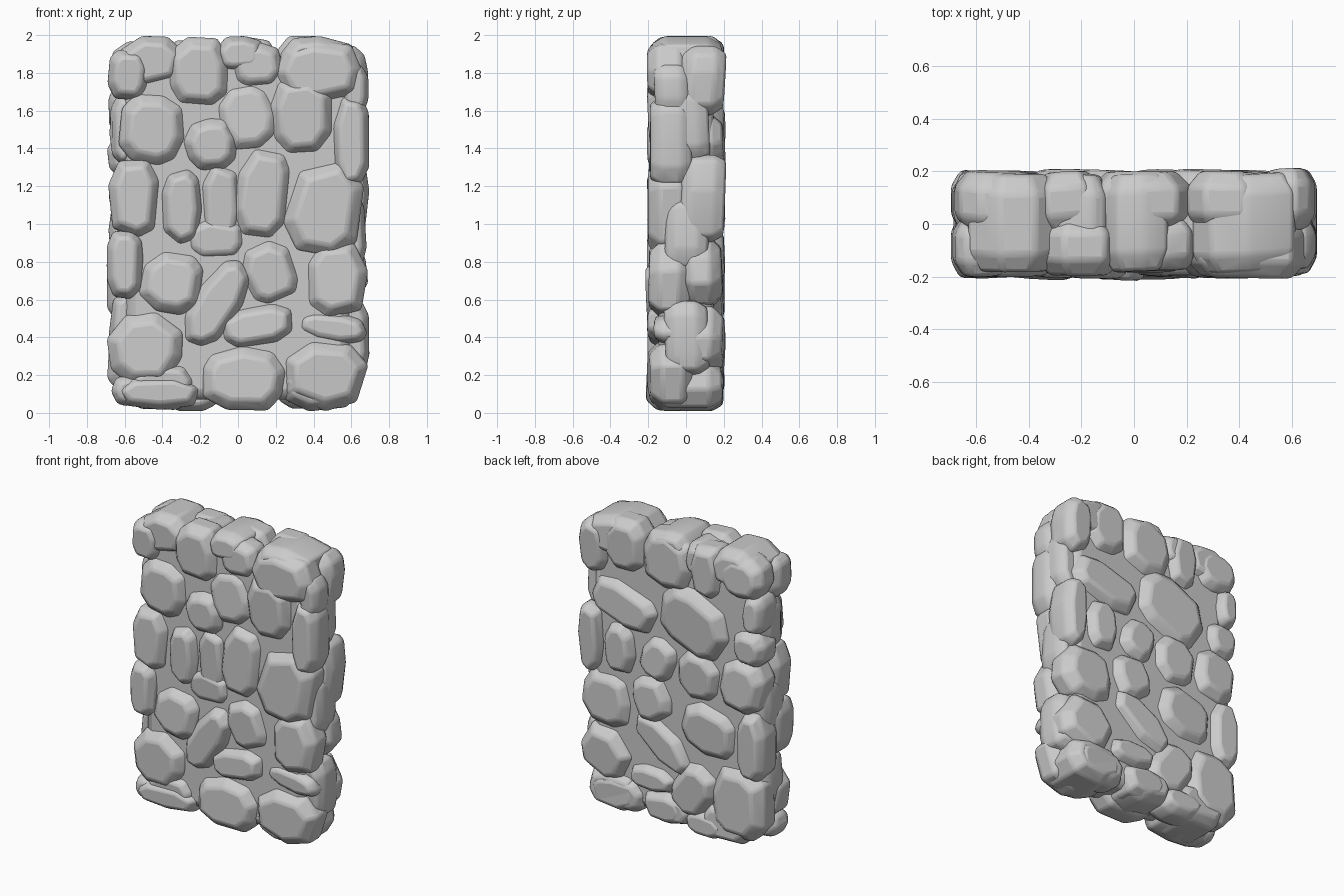
import bpy, bmesh, math, random
from math import cos, sin, radians, copysign

if "Cube" in bpy.data.objects:
    bpy.data.objects.remove(bpy.data.objects["Cube"])

random.seed(7)
ALL = []


def finish(bm, name, bevel):
    me = bpy.data.meshes.new(name)
    bm.to_mesh(me)
    bm.free()
    ob = bpy.data.objects.new(name, me)
    bpy.context.collection.objects.link(ob)
    m = ob.modifiers.new("worn_edges", 'BEVEL')
    m.width, m.segments = bevel, 2
    m.limit_method, m.angle_limit = 'ANGLE', radians(14)
    ALL.append(ob)


def sgnpow(v, p):
    return copysign(abs(v) ** p, v)


def stone(name, x, z, hw, hh, ang, rings):
    """Faceted stone: hull of irregular rounded outlines at several depths (y, scale)."""
    bm = bmesh.new()
    n = random.choice((7, 8, 8, 9))
    off = random.uniform(0, 1)
    ca, sa = cos(radians(ang)), sin(radians(ang))
    outline = []
    for i in range(n):
        t = math.tau * (i + off + random.uniform(-.18, .18)) / n
        r = random.uniform(0.99, 1.07)
        outline.append((hw * r * sgnpow(cos(t), .75), hh * r * sgnpow(sin(t), .75)))
    inset = 0.26 * min(hw, hh) + 0.01
    tilt_x, tilt_z = random.uniform(-.06, .06), random.uniform(-.06, .06)
    for y, full in rings:
        k_w, k_h = (1, 1) if full else (1 - inset / hw, 1 - inset / hh)
        for px, pz in outline:
            px, pz = px * k_w, pz * k_h
            wx = x + px * ca - pz * sa
            wz = z + px * sa + pz * ca
            lim = 0.0 if full else 0.03
            wx = max(-.695 + lim, min(.695 - lim, wx))
            wz = max(0.008 + lim * .5, min(1.995 - lim * .5, wz))
            bm.verts.new((wx, y + tilt_x * px + tilt_z * pz, wz))
    res = bmesh.ops.convex_hull(bm, input=bm.verts)
    junk = {g for g in res["geom_interior"] + res["geom_unused"]
            if isinstance(g, bmesh.types.BMVert)}
    bmesh.ops.delete(bm, geom=list(junk), context='VERTS')
    bmesh.ops.remove_doubles(bm, verts=bm.verts, dist=0.012)
    bmesh.ops.dissolve_limit(bm, angle_limit=radians(9), verts=bm.verts, edges=bm.edges)
    bmesh.ops.recalc_face_normals(bm, faces=bm.faces)
    finish(bm, name, 0.016)


# x, z, half width, half height, tilt
FRONT = [
    (-.58, 1.79, .11, .14, 0), (-.21, 1.80, .17, .19, 5), (.43, 1.81, .22, .17, 0),
    (-.45, 1.50, .18, .19, -10), (-.14, 1.42, .14, .14, 10),
    (.34, 1.57, .17, .21, 0), (.60, 1.44, .10, .24, 0),
    (-.55, 1.14, .14, .21, 0), (-.30, 1.09, .11, .20, 0),
    (.13, 1.16, .15, .24, -6), (.46, 1.08, .20, .26, -12),
    (-.60, .79, .10, .18, 0), (-.35, .69, .17, .17, -12), (.17, .74, .15, .17, 20),
    (.52, .71, .17, .20, 0), (-.11, .58, .12, .25, -32), (.10, .46, .20, .11, 12),
    (-.49, .34, .20, .19, 0), (.03, .18, .22, .17, 0), (.46, .20, .22, .18, 0),
    (-.42, .11, .22, .09, 0),
]
# slightly sunken filler stones on the front
FILLER = [
    (.05, 1.57, .16, .18, 15), (-.09, 1.10, .11, .22, 0), (.10, 1.84, .14, .12, 0),
    (.50, .45, .18, .08, -8), (-.58, .12, .09, .08, 0), (-.12, .92, .16, .12, 0),
    (.62, 1.70, .07, .15, 0),
]
BACK = [
    (.58, 1.76, .11, .18, 0), (.35, 1.82, .16, .18, 0), (.03, 1.80, .19, .20, 0),
    (-.26, 1.80, .12, .18, 0), (-.52, 1.83, .16, .14, 0), (-.61, 1.60, .08, .13, 0),
    (.36, 1.42, .25, .15, 12), (-.16, 1.43, .27, .22, 25), (-.57, 1.36, .12, .12, 0),
    (.60, 1.14, .09, .23, 0), (.39, 1.12, .12, .17, 0), (.10, 1.12, .13, .15, 20),
    (-.20, 1.08, .16, .17, 0), (-.52, 1.10, .17, .18, 0), (.49, .75, .19, .19, 0),
    (.15, .84, .15, .16, -15), (.07, .56, .24, .12, 35), (-.28, .73, .21, .18, 15),
    (-.59, .70, .11, .23, 0), (.50, .38, .19, .18, 15), (.15, .30, .17, .09, 0),
    (-.16, .30, .15, .20, 30), (-.49, .30, .20, .24, 0), (.40, .14, .20, .12, 0),
    (.05, .13, .16, .11, 0), (-.25, .10, .15, .09, 0),
]
# stones running through the full thickness: top course, base and ends
THROUGH = [
    (-.46, 1.86, .17, .14, 0), (.43, 1.86, .20, .14, 0), (.01, 1.90, .13, .10, 0),
    (-.20, 1.86, .11, .11, 0), (-.40, .14, .18, .13, 0), (.43, .15, .20, .14, 0),
    (.02, .13, .18, .11, 0),
]
ENDS = [
    (.60, 1.55, .08, .22, 0), (.59, .40, .11, .20, 0), (.60, .95, .08, .20, 0),
    (-.60, 1.50, .08, .18, 0), (-.60, .95, .08, .20, 0), (-.60, .45, .08, .18, 0),
]

for i, s in enumerate(FRONT):
    d = random.uniform(.19, .207)
    stone(f"front_stone_{i}", *s, [(-d, 0), (-d + .06, 1), (-.03, 1), (.03, 0)])
for i, s in enumerate(FILLER):
    d = random.uniform(.165, .18)
    stone(f"filler_stone_{i}", *s, [(-d, 0), (-d + .05, 1), (-.03, 1), (.02, 0)])
for i, s in enumerate(BACK):
    d = random.uniform(.19, .207)
    stone(f"back_stone_{i}", *s, [(d, 0), (d - .06, 1), (.03, 1), (-.03, 0)])
for i, s in enumerate(THROUGH):
    stone(f"through_stone_{i}", *s, [(-.18, 0), (-.11, 1), (.12, 1), (.19, 0)])
for i, s in enumerate(ENDS):
    stone(f"end_stone_{i}", *s, [(-.11, 0), (-.05, 1), (.06, 1), (.12, 0)])

# rubble core behind the joints
bm = bmesh.new()
bmesh.ops.create_cube(bm, size=1)
for v in bm.verts:
    v.co = (v.co.x * 1.20, v.co.y * .29, v.co.z * 1.82 + .98)
finish(bm, "rubble_core", 0.06)

for ob in ALL:
    ob.select_set(True)
bpy.context.view_layer.objects.active = ALL[0]
bpy.ops.object.shade_smooth_by_angle(angle=radians(30))
